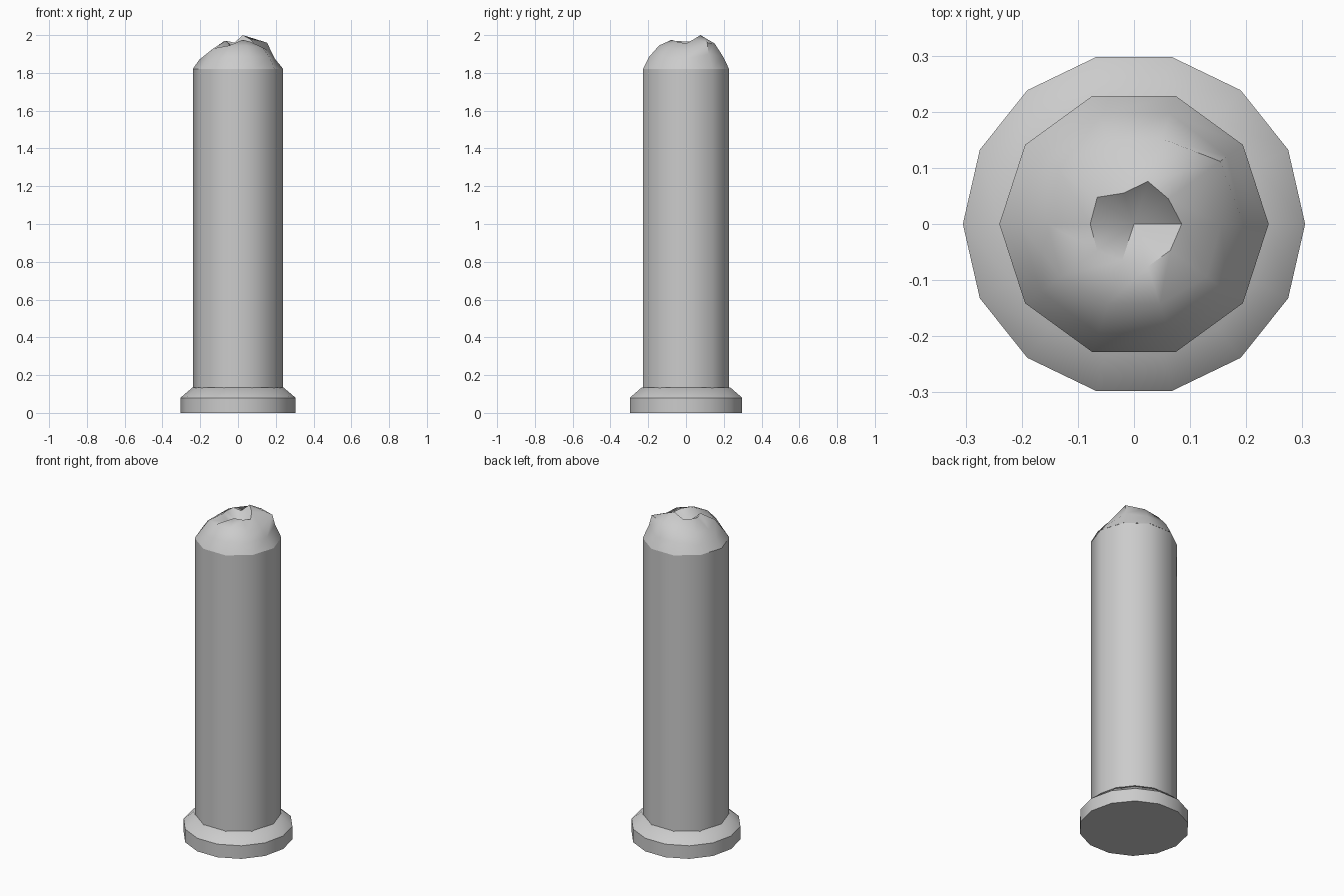
import bpy, bmesh, math

if "Cube" in bpy.data.objects:
    bpy.data.objects.remove(bpy.data.objects["Cube"])

grey = bpy.data.materials.new("pale grey")
grey.diffuse_color = (0.6, 0.6, 0.6, 1)
grey.use_nodes = True
grey.node_tree.nodes["Principled BSDF"].inputs["Base Color"].default_value = grey.diffuse_color


def lathe(name, sides, rings, bottom=True, top=True, tip=None, angle=45):
    """Skin a stack of rings; each ring is a list of (radius, z) per side."""
    bm = bmesh.new()
    loops = []
    for ring in rings:
        if isinstance(ring, tuple):
            ring = [ring] * sides
        loops.append([bm.verts.new((r * math.cos(2 * math.pi * i / sides),
                                    r * math.sin(2 * math.pi * i / sides), z))
                      for i, (r, z) in enumerate(ring)])
    for a, b in zip(loops, loops[1:]):
        for i in range(sides):
            j = (i + 1) % sides
            bm.faces.new((a[i], a[j], b[j], b[i]))
    if bottom:
        bm.faces.new(loops[0][::-1])
    if tip is not None:
        c = bm.verts.new((0, 0, tip))
        for i in range(sides):
            bm.faces.new((loops[-1][i], loops[-1][(i + 1) % sides], c))
    elif top:
        bm.faces.new(loops[-1])
    mesh = bpy.data.meshes.new(name)
    bm.to_mesh(mesh)
    bm.free()
    mesh.materials.append(grey)
    obj = bpy.data.objects.new(name, mesh)
    bpy.context.collection.objects.link(obj)
    bpy.ops.object.select_all(action='DESELECT')
    obj.select_set(True)
    bpy.context.view_layer.objects.active = obj
    bpy.ops.object.shade_smooth_by_angle(angle=math.radians(angle))
    return obj


# Foot: 14-sided disc with a sloped shoulder
lathe("base", 14, [(0.305, 0), (0.305, 0.08), (0.24, 0.135)])

# Ten-sided column
lathe("shaft", 10, [(0.239, 0.13), (0.239, 1.82)], bottom=False, top=False)

# Puckered cap: uneven rings folding into a central pit, with a crease at +x
lower = [(0.195, 1.875), (0.205, 1.9)] + [(0.207, 1.885)] * 2 + \
        [(0.205, 1.87)] * 3 + [(0.205, 1.885)] * 3
middle = [(0.155, 1.92), (0.19, 1.96), (0.16, 1.955), (0.155, 1.945),
          (0.165, 1.925), (0.155, 1.91), (0.16, 1.93), (0.15, 1.945),
          (0.15, 1.945), (0.16, 1.935)]
rim = [(0.085, 1.955), (0.076, 1.98), (0.08, 2.0), (0.058, 1.96),
       (0.081, 1.97), (0.078, 1.965), (0.081, 1.97), (0.068, 1.935),
       (0.08, 1.975), (0.08, 1.965)]
lathe("cap", 10, [(0.24, 1.82), lower, middle, rim], bottom=False, tip=1.91)
